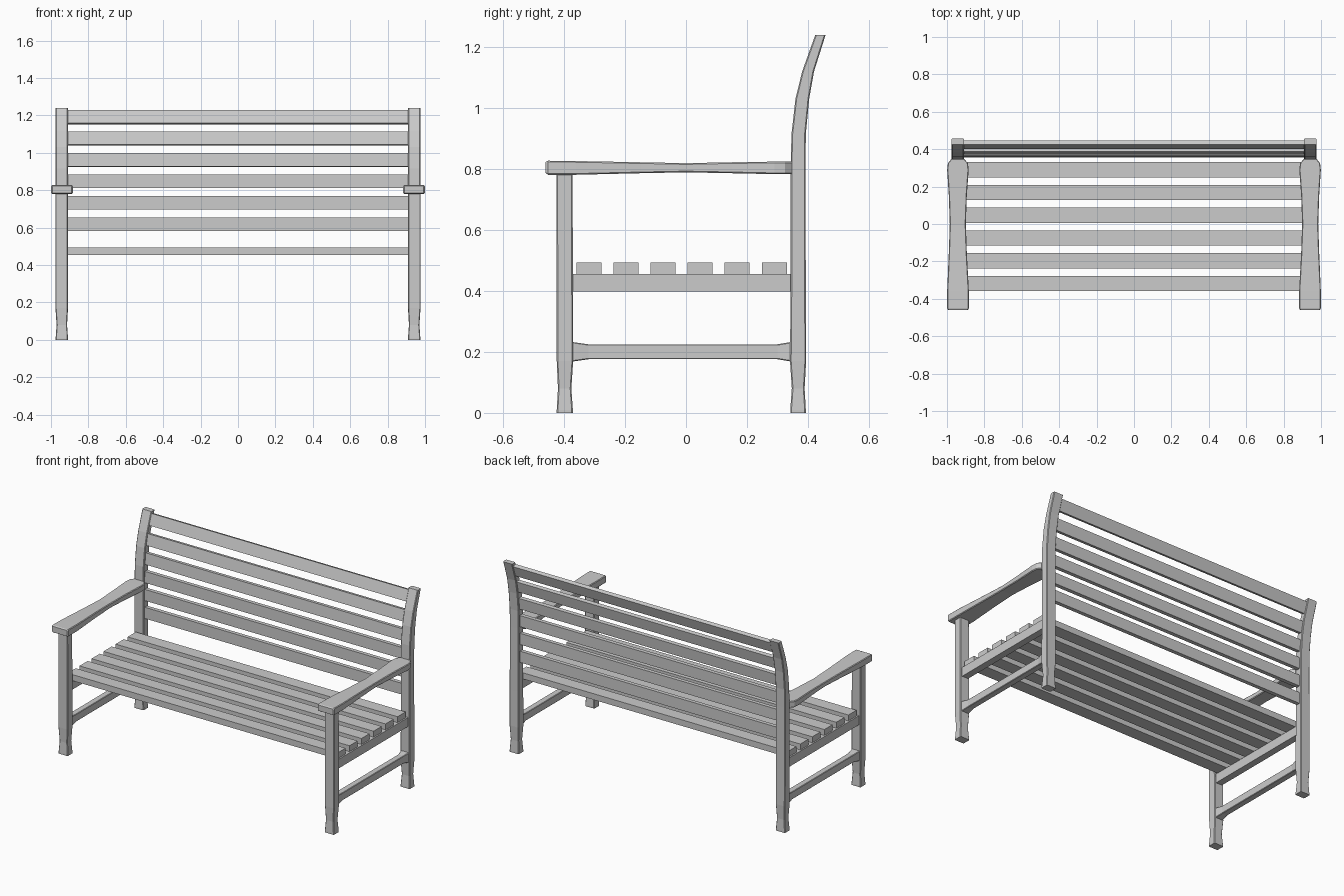
import bpy, bmesh, math
from mathutils import Vector

if "Cube" in bpy.data.objects:
    bpy.data.objects.remove(bpy.data.objects["Cube"])


def make(name, bm, mirror=False):
    bmesh.ops.recalc_face_normals(bm, faces=bm.faces)
    me = bpy.data.meshes.new(name)
    bm.to_mesh(me)
    bm.free()
    ob = bpy.data.objects.new(name, me)
    bpy.context.collection.objects.link(ob)
    if mirror:
        ob.modifiers.new("mirror", 'MIRROR').use_axis[0] = True
    return ob


def loft(name, sections, axis, ch=0.004):
    """Loft chamfered rectangles (pos, u0, u1, v0, v1) along z (u=x, v=y) or y (u=x, v=z)."""
    bm = bmesh.new()
    rings = []
    for p, u0, u1, v0, v1 in sections:
        pts = [(u0 + ch, v0), (u1 - ch, v0), (u1, v0 + ch), (u1, v1 - ch),
               (u1 - ch, v1), (u0 + ch, v1), (u0, v1 - ch), (u0, v0 + ch)]
        rings.append([bm.verts.new((u, v, p) if axis == 'z' else (u, p, v)) for u, v in pts])
    for a, b in zip(rings, rings[1:]):
        for i in range(8):
            j = (i + 1) % 8
            bm.faces.new((a[i], a[j], b[j], b[i]))
    bm.faces.new(rings[0])
    bm.faces.new(rings[-1])
    return make(name, bm, True)


def box(name, lo, hi, mirror=False):
    bm = bmesh.new()
    bmesh.ops.create_cube(bm, size=1)
    lo, hi = Vector(lo), Vector(hi)
    for v in bm.verts:
        v.co = (lo + hi) / 2 + v.co * (hi - lo)
    return make(name, bm, mirror)


# Front legs with flared feet
loft("front_leg", [(0, .909, .975, -.424, -.371), (.01, .909, .975, -.424, -.371),
                   (.08, .914, .970, -.420, -.376), (.17, .910, .976, -.424, -.370),
                   (.785, .910, .976, -.425, -.372)], 'z')

# Back posts, curving backwards at the top
post = [(0, .342, .393), (.01, .342, .393), (.08, .347, .389), (.17, .341, .394),
        (.40, .343, .393), (.80, .343, .392), (.915, .346, .393), (1.03, .359, .404),
        (1.12, .381, .420), (1.24, .424, .458)]
loft("back_post", [(z, .914 if z == .08 else .909, .970 if z == .08 else .975, a, b)
                   for z, a, b in post], 'z')

# Armrests, narrower in the middle
loft("armrest", [(-.46, .889, .993, .786, .823), (-.452, .883, .999, .781, .827),
                 (-.36, .883, .999, .781, .826), (-.15, .894, .990, .786, .822),
                 (0, .899, .985, .789, .819), (.15, .894, .990, .786, .822),
                 (.29, .884, .999, .783, .824), (.325, .888, .995, .783, .824),
                 (.347, .907, .977, .783, .824)], 'y')

# Side rails and stretchers
box("seat_rail", (.920, -.376, .398), (.964, .348, .456), True)
loft("stretcher", [(-.376, .915, .969, .168, .233), (-.362, .916, .968, .170, .231),
                   (-.32, .922, .962, .176, .225), (.30, .922, .962, .176, .225),
                   (.335, .916, .968, .170, .231), (.347, .915, .969, .168, .233)], 'y', .003)

# Seat slats
for i in range(6):
    y = -.318 + i * .1215
    box(f"seat_slat_{i + 1}", (-.955, y - .041, .455), (.955, y + .041, .494))


# Back slats following the post curve
def post_centre(z):
    for (z0, a0, b0), (z1, a1, b1) in zip(post, post[1:]):
        if z <= z1:
            t = (z - z0) / (z1 - z0)
            return (a0 + b0) / 2 * (1 - t) + (a1 + b1) / 2 * t


for i in range(6):
    z = .619 + i * .1143
    lo, hi = post_centre(z - .036), post_centre(z + .036)
    ob = box(f"back_slat_{i + 1}", (-.93, -.0125, -.036), (.93, .0125, .036))
    ob.location = (0, (lo + hi) / 2, z)
    ob.rotation_euler.x = -math.atan2(hi - lo, .072)
